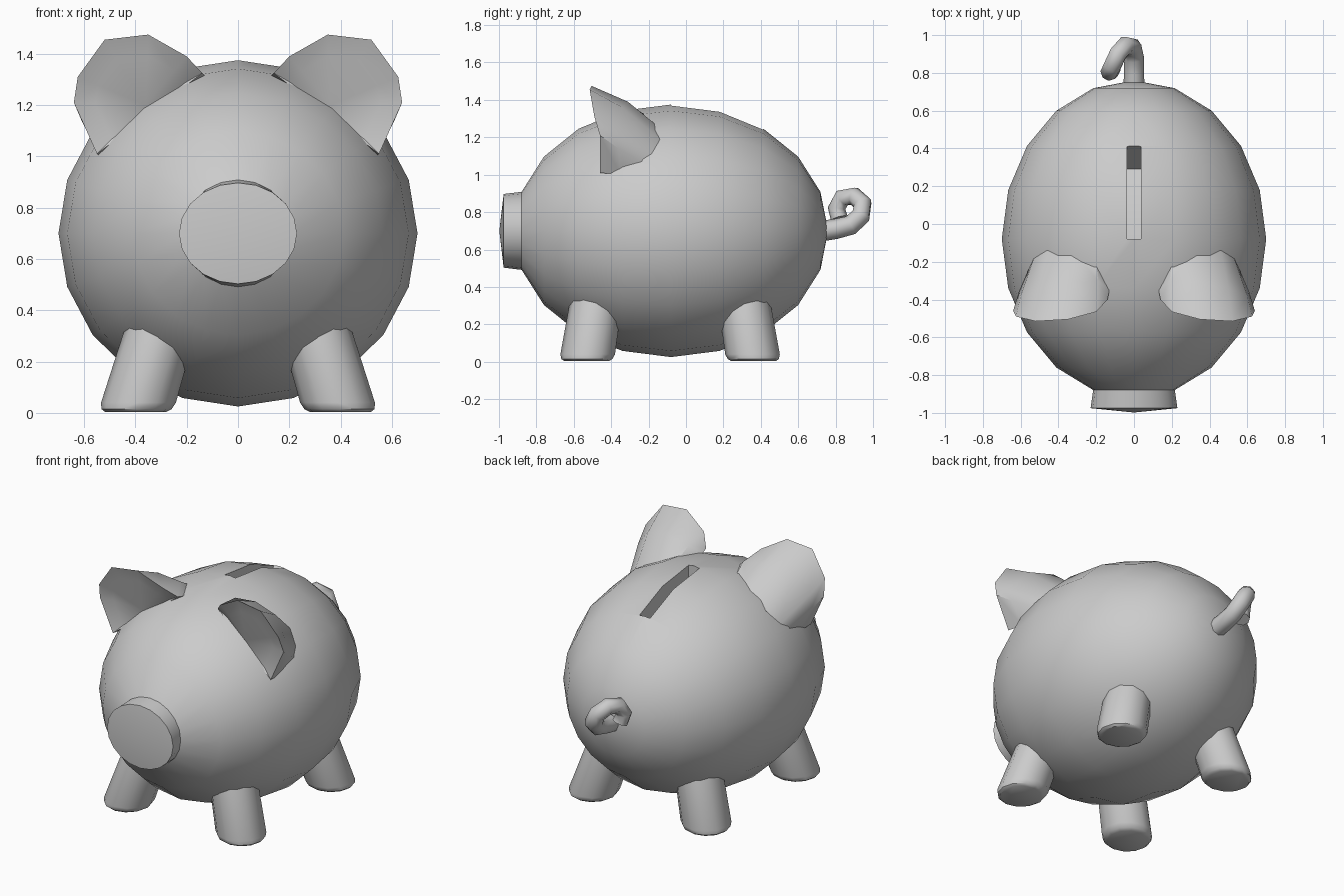
import bpy, bmesh
from math import sin, cos, pi, radians
from mathutils import Vector

if "Cube" in bpy.data.objects:
    bpy.data.objects.remove(bpy.data.objects["Cube"])


def loft(name, rings, start=None, end=None):
    """Skin a stack of equal rings; ends are fans to a point or flat faces."""
    bm = bmesh.new()
    vr = [[bm.verts.new(p) for p in r] for r in rings]
    n = len(vr[0])
    for a, b in zip(vr, vr[1:]):
        for i in range(n):
            j = (i + 1) % n
            bm.faces.new((a[i], a[j], b[j], b[i]))
    for ring, tip in ((vr[0], start), (vr[-1], end)):
        if tip is None:
            bm.faces.new(ring)
        else:
            t = bm.verts.new(tip)
            for i in range(n):
                bm.faces.new((ring[i], ring[(i + 1) % n], t))
    bmesh.ops.recalc_face_normals(bm, faces=bm.faces)
    me = bpy.data.meshes.new(name)
    bm.to_mesh(me)
    bm.free()
    ob = bpy.data.objects.new(name, me)
    bpy.context.collection.objects.link(ob)
    return ob


def activate(ob):
    bpy.ops.object.select_all(action='DESELECT')
    ob.select_set(True)
    bpy.context.view_layer.objects.active = ob


def smooth(ob, angle=32):
    activate(ob)
    bpy.ops.object.shade_smooth_by_angle(angle=radians(angle))


# Body with snout: 20-sided rings around the y axis
CY, CZ, RX, RY, RZ = -0.08, 0.70, 0.70, 0.84, 0.675


def body_ring(y, rx, rz):
    return [(rx * cos(k * pi / 10), y, CZ + rz * sin(k * pi / 10)) for k in range(20)]


rings = [body_ring(-0.975, 0.23, 0.197)]
for k in range(1, 10):
    a = k * pi / 10
    rings.append(body_ring(CY - RY * cos(a), RX * sin(a), RZ * sin(a)))
body = loft("body", rings, start=(0, -0.998, CZ), end=(0, CY + RY, CZ))

# Coin slot cut, floor following the curve of the back
slot = [(-0.08, 1.5), (-0.08, 1.19), (0.12, 1.16), (0.29, 1.07), (0.414, 1.246), (0.55, 1.45)]
cutter = loft("slot_cutter", [[(x, y, z) for y, z in slot] for x in (-0.037, 0.037)])
cutter.hide_render = True
mod = body.modifiers.new("slot", 'BOOLEAN')
mod.operation = 'DIFFERENCE'
mod.solver = 'EXACT'
mod.object = cutter
activate(body)
bpy.ops.object.modifier_apply(modifier="slot")
bpy.data.objects.remove(cutter)
smooth(body)

# Legs: splayed stubs with a rounded foot edge
for sy, end_name in ((-1, "front"), (1, "back")):
    for sx, side in ((-1, "left"), (1, "right")):
        rings = []
        for z, r in ((0.004, 0.12), (0.015, 0.137), (0.04, 0.146), (0.42, 0.138)):
            cx, cy = 0.40 - 0.3 * z, 0.447 - 0.16 * z
            rings.append([(sx * (cx + r * cos(k * pi / 6)),
                           -0.085 + sy * (cy + r * sin(k * pi / 6)), z) for k in range(12)])
        smooth(loft(f"{end_name}_{side}_leg", rings), 40)

# Ears: dished front, rounded back sinking into the body
rim = [(.14, -.40, 1.325), (.20, -.465, 1.39), (.35, -.505, 1.475), (.52, -.515, 1.455),
       (.625, -.49, 1.31), (.64, -.46, 1.21), (.55, -.46, 1.01)]
mid = [(.13, -.35, 1.315), (.19, -.30, 1.37), (.34, -.31, 1.39), (.50, -.34, 1.36),
       (.60, -.38, 1.24), (.61, -.36, 1.14), (.54, -.35, 1.00)]
base = [(.14, -.28, 1.29), (.20, -.20, 1.31), (.33, -.14, 1.25), (.46, -.14, 1.19),
        (.53, -.18, 1.11), (.55, -.22, 1.06), (.52, -.30, .98)]
dish = Vector((.36, -.44, 1.20))
inner = [Vector(p).lerp(dish, 0.3) + Vector((0, .012, 0)) for p in rim]
for sx, side in ((-1, "left"), (1, "right")):
    def flip(pts):
        return [(sx * p[0], p[1], p[2]) for p in pts]
    ear = loft(f"{side}_ear", [flip(r) for r in (inner, rim, mid, base)],
               start=flip([dish])[0], end=(sx * .35, -.28, 1.1))
    smooth(ear, 40)

# Curly tail
path = [(0, .70, .695), (0, .80, .71), (0, .88, .73), (-.01, .935, .78), (-.045, .945, .845),
        (-.085, .90, .885), (-.115, .835, .875), (-.13, .805, .82), (-.115, .82, .765)]
cu = bpy.data.curves.new("tail", 'CURVE')
cu.dimensions = '3D'
cu.bevel_depth = 0.055
cu.bevel_resolution = 2
cu.use_fill_caps = True
sp = cu.splines.new('POLY')
sp.points.add(len(path) - 1)
for i, (pt, co) in enumerate(zip(sp.points, path)):
    pt.co = (*co, 1)
    pt.radius = 1.0 - 0.02 * i
tail = bpy.data.objects.new("tail", cu)
bpy.context.collection.objects.link(tail)
activate(tail)
bpy.ops.object.convert(target='MESH')
smooth(bpy.context.object, 50)
